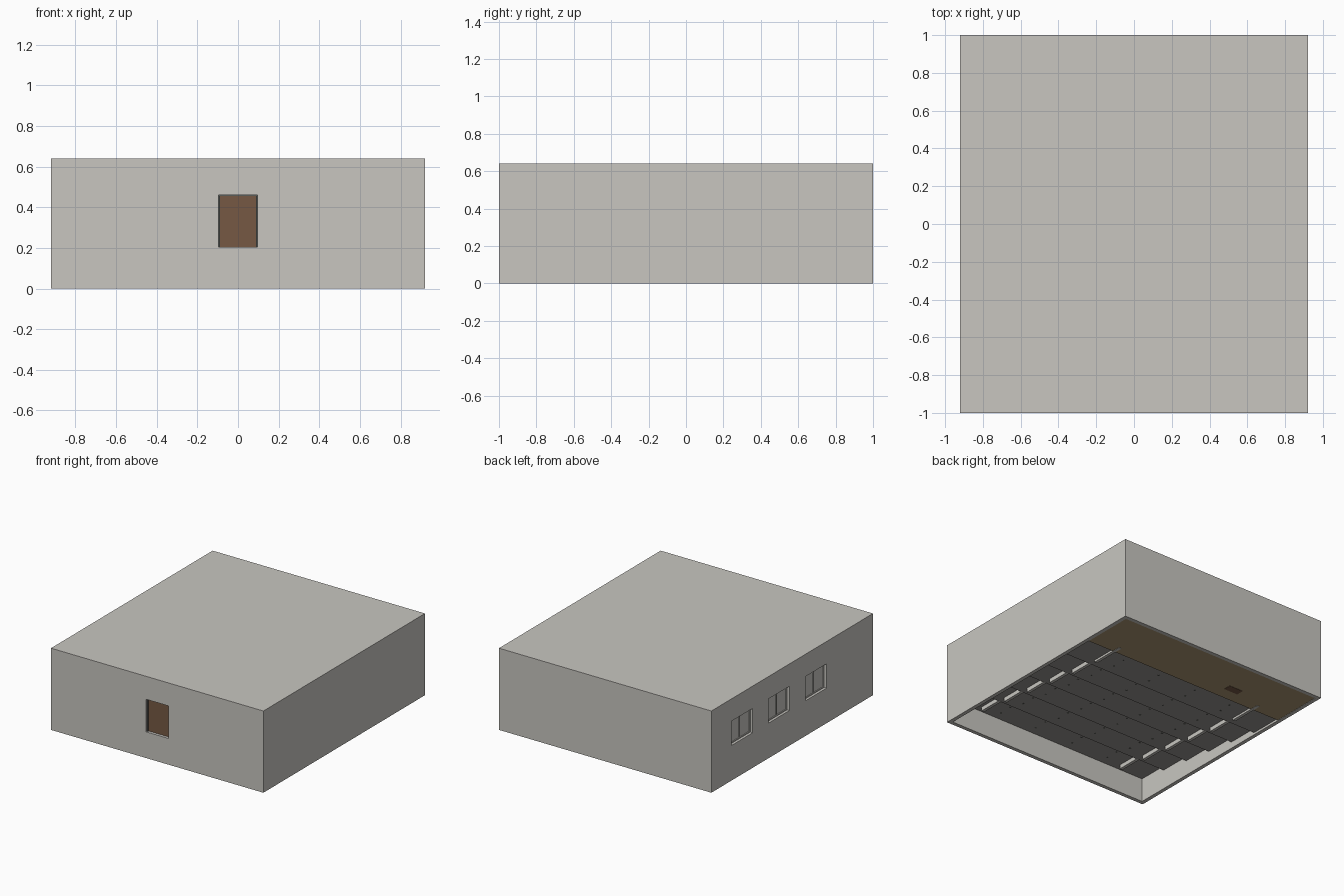
import bpy, bmesh
from mathutils import Vector

cube = bpy.data.objects.get("Cube")
if cube:
    bpy.data.objects.remove(cube, do_unlink=True)


def material(name, srgb):
    """Flat material from 8-bit display values."""
    lin = [((c / 255 + 0.055) / 1.055) ** 2.4 for c in srgb] + [1]
    m = bpy.data.materials.new(name)
    m.use_nodes = True
    m.diffuse_color = lin
    bsdf = m.node_tree.nodes["Principled BSDF"]
    bsdf.inputs["Base Color"].default_value = lin
    bsdf.inputs["Roughness"].default_value = 0.8
    return m


PLASTER = material("warm_grey_plaster", (200, 198, 192))
CONCRETE = material("mid_grey_concrete", (150, 147, 143))
WOOD = material("stage_wood", (172, 150, 115))
BROWN = material("door_brown", (118, 89, 68))
METAL = material("dark_frame", (88, 92, 88))


def finish(name, bm, mat):
    bmesh.ops.recalc_face_normals(bm, faces=bm.faces)
    mesh = bpy.data.meshes.new(name)
    bm.to_mesh(mesh)
    bm.free()
    mesh.materials.append(mat)
    obj = bpy.data.objects.new(name, mesh)
    bpy.context.collection.objects.link(obj)
    return obj


def boxes(name, spans, mat):
    """One object from boxes given as (x0, x1, y0, y1, z0, z1)."""
    bm = bmesh.new()
    for x0, x1, y0, y1, z0, z1 in spans:
        new = bmesh.ops.create_cube(bm, size=1)["verts"]
        size = Vector((x1 - x0, y1 - y0, z1 - z0))
        mid = Vector((x0 + x1, y0 + y1, z0 + z1)) / 2
        for v in new:
            v.co = v.co * size + mid
    return finish(name, bm, mat)


def carve(target, cutter):
    cutter.hide_render = True
    mod = target.modifiers.new("cut", 'BOOLEAN')
    mod.operation = 'DIFFERENCE'
    mod.solver = 'EXACT'
    mod.object = cutter
    bpy.context.view_layer.objects.active = target
    bpy.ops.object.modifier_apply(modifier=mod.name)
    bpy.data.objects.remove(cutter, do_unlink=True)


# Hall dimensions
W, D, H, T = 0.92, 1.0, 0.64, 0.03
IN_X, IN_Y = W - T, D - T
DOOR_W, DOOR_Z0, DOOR_Z1 = 0.097, 0.205, 0.46
WIN_Z0, WIN_Z1, WIN_HALF = 0.275, 0.465, 0.13
WINDOWS = (0.62, 0.165, -0.295)

# Outer shell, open underneath, with door and window openings
shell = boxes("hall_shell", [(-W, W, -D, D, 0, H)], PLASTER)
carve(shell, boxes("room_cutter", [(-IN_X, IN_X, -IN_Y, IN_Y, -0.1, H - T)], PLASTER))
openings = [(-DOOR_W, DOOR_W, -D - 0.1, -IN_Y + 0.01, DOOR_Z0, DOOR_Z1)]
openings += [(-W - 0.1, -IN_X + 0.01, y - WIN_HALF, y + WIN_HALF, WIN_Z0, WIN_Z1)
             for y in WINDOWS]
carve(shell, boxes("opening_cutter", openings, PLASTER))

# Double door set back in its opening
leaf = DOOR_W - 0.008
y0 = -D + 0.022
boxes("door_leaves", [(-leaf, -0.001, y0, y0 + 0.012, DOOR_Z0, DOOR_Z1 - 0.004),
                      (0.001, leaf, y0, y0 + 0.012, DOOR_Z0, DOOR_Z1 - 0.004)], BROWN)
boxes("door_frame", [(-DOOR_W, -leaf, y0 - 0.01, y0 + 0.014, DOOR_Z0, DOOR_Z1),
                     (leaf, DOOR_W, y0 - 0.01, y0 + 0.014, DOOR_Z0, DOOR_Z1),
                     (-leaf, leaf, y0 - 0.004, y0 + 0.014, DOOR_Z1 - 0.004, DOOR_Z1),
                     (-0.001, 0.001, y0 + 0.002, y0 + 0.01, DOOR_Z0, DOOR_Z1)], METAL)

# Two-light windows with frames and sills
for n, y in enumerate(WINDOWS, 1):
    a, b, x = y - WIN_HALF, y + WIN_HALF, -W + 0.02
    boxes(f"window_panes_{n}", [(x + 0.006, x + 0.01, a, b, WIN_Z0, WIN_Z1)], PLASTER)
    f = 0.008
    boxes(f"window_frame_{n}", [(x, x + 0.012, a, a + f, WIN_Z0, WIN_Z1),
                                (x, x + 0.012, b - f, b, WIN_Z0, WIN_Z1),
                                (x, x + 0.012, y - f / 2, y + f / 2, WIN_Z0, WIN_Z1),
                                (x, x + 0.012, a, b, WIN_Z0, WIN_Z0 + f),
                                (x, x + 0.012, a, b, WIN_Z1 - f, WIN_Z1)], PLASTER)

# Tiered seating floor, stepping down from the door to the stage
TIERS, RISE, SLAB = 6, 0.034, 0.018
STAGE_Y = 0.55
run = (STAGE_Y + IN_Y) / TIERS
tiers = [(-IN_Y + i * run, DOOR_Z0 - i * RISE) for i in range(TIERS)]
top, under = [], []
for i, (y, z) in enumerate(tiers):
    top += [(y, z), (y + run, z)]
    back = y if i == 0 else y - 0.012
    front = y + run - (0.012 if i < TIERS - 1 else 0)
    under += [(back, z - SLAB), (front, z - SLAB)]
bm = bmesh.new()
face = bm.faces.new([bm.verts.new((-IN_X, y, z)) for y, z in top + under[::-1]])
side = bmesh.ops.extrude_face_region(bm, geom=[face])["geom"]
bmesh.ops.translate(bm, vec=(2 * IN_X, 0, 0),
                    verts=[v for v in side if isinstance(v, bmesh.types.BMVert)])
finish("tiered_floor", bm, CONCRETE)

# Stage floor and lectern
boxes("stage_floor", [(-IN_X, IN_X, STAGE_Y, IN_Y, 0.003, 0.016)], WOOD)
boxes("lectern", [(-0.425, -0.305, 0.65, 0.71, 0.001, 0.11),
                  (-0.435, -0.295, 0.64, 0.72, 0.11, 0.12)], BROWN)

# Aisle bearers below the floor, desks and benches above it
bearers, desks, legs = [], [], []
for y, z in tiers:
    low = z - SLAB
    for s in (-1, 1):
        bearers.append((s * 0.65 - 0.012, s * 0.65 + 0.012, y + 0.05, y + run + 0.07,
                        max(low - 0.032, 0.001), low + 0.004))
    desks += [(-0.55, 0.55, y + 0.15, y + 0.21, z + 0.065, z + 0.072),
              (-0.55, 0.55, y + 0.05, y + 0.10, z + 0.038, z + 0.045)]
    for x in (-0.5, -0.17, 0.17, 0.5):
        legs += [(x - 0.005, x + 0.005, y + 0.175, y + 0.185, low - 0.002, z + 0.065),
                 (x - 0.005, x + 0.005, y + 0.07, y + 0.08, low - 0.002, z + 0.038)]
boxes("aisle_bearers", bearers, PLASTER)
boxes("desks_and_benches", desks, WOOD)
boxes("desk_legs", legs, METAL)
